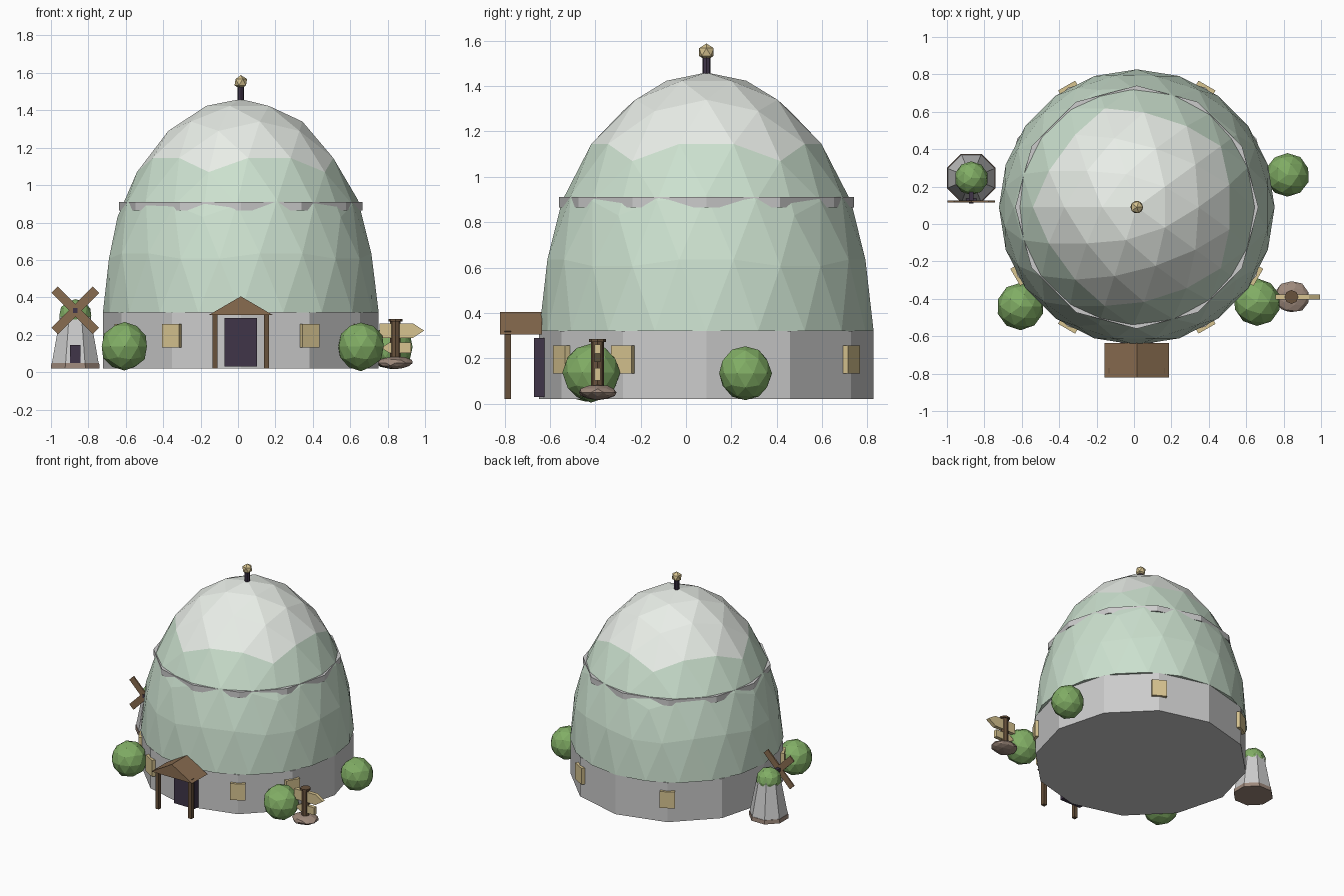
import bpy, bmesh, math, random
from mathutils import Matrix

if "Cube" in bpy.data.objects:
    bpy.data.objects.remove(bpy.data.objects["Cube"])

random.seed(4)
CX, CY = 0.015, 0.09


def mat(name, r, g, b):
    m = bpy.data.materials.new(name)
    m.diffuse_color = (r, g, b, 1)
    m.use_nodes = True
    m.node_tree.nodes["Principled BSDF"].inputs["Base Color"].default_value = m.diffuse_color
    return m


MINT = mat("mint", 0.60, 0.75, 0.62)
PALE = mat("pale", 0.82, 0.86, 0.81)
DARK = mat("dark_plum", 0.05, 0.035, 0.065)
WOOD = mat("wood", 0.25, 0.15, 0.08)
POST = mat("post_wood", 0.14, 0.085, 0.045)
TAN = mat("tan", 0.68, 0.55, 0.28)
LEAF = mat("leaf", 0.22, 0.42, 0.13)
STONE = mat("stone", 0.34, 0.25, 0.20)


def obj(name, bm, m=None, loc=(0, 0, 0), rot=(0, 0, 0)):
    me = bpy.data.meshes.new(name)
    bm.to_mesh(me)
    bm.free()
    o = bpy.data.objects.new(name, me)
    bpy.context.collection.objects.link(o)
    o.location, o.rotation_euler = loc, rot
    if m:
        me.materials.append(m)
    return o


def box(name, size, loc, m=None, rot=(0, 0, 0)):
    bm = bmesh.new()
    bmesh.ops.create_cube(bm, size=1)
    bmesh.ops.scale(bm, vec=size, verts=bm.verts)
    return obj(name, bm, m, loc, rot)


def cone(name, n, r1, r2, z0, z1, x, y, m=None, turn=0.0):
    bm = bmesh.new()
    bmesh.ops.create_cone(bm, cap_ends=True, segments=n, radius1=r1, radius2=r2, depth=z1 - z0)
    return obj(name, bm, m, (x, y, (z0 + z1) / 2), (0, 0, turn))


def ball(name, sub, r, loc, m, jitter=0.0):
    bm = bmesh.new()
    bmesh.ops.create_icosphere(bm, subdivisions=sub, radius=1)
    for v in bm.verts:
        v.co *= 1 + random.uniform(-jitter, jitter)
    bmesh.ops.scale(bm, vec=r, verts=bm.verts)
    return obj(name, bm, m, loc)


def extrude_profile(name, pts, y0, y1, m, loc=(0, 0, 0)):
    # x/z outline extruded along y
    bm = bmesh.new()
    f = bm.faces.new([bm.verts.new((x, y0, z)) for x, z in pts])
    r = bmesh.ops.extrude_face_region(bm, geom=[f])
    vs = [e for e in r["geom"] if isinstance(e, bmesh.types.BMVert)]
    bmesh.ops.translate(bm, vec=(0, y1 - y0, 0), verts=vs)
    bmesh.ops.recalc_face_normals(bm, faces=bm.faces)
    return obj(name, bm, m, loc)


# Main building: wall, dome with pale cap, band
cone("base_wall", 12, 0.737, 0.737, 0.02, 0.32, CX, CY)

bm = bmesh.new()
bmesh.ops.create_icosphere(bm, subdivisions=3, radius=1)
bmesh.ops.transform(bm, matrix=Matrix.Rotation(math.pi, 4, 'Z'), verts=bm.verts)
bmesh.ops.scale(bm, vec=(0.737, 0.737, 1.14), verts=bm.verts)
bmesh.ops.bisect_plane(bm, geom=bm.verts[:] + bm.edges[:] + bm.faces[:],
                       plane_co=(0, 0, 0), plane_no=(0, 0, 1), clear_inner=True)
for f in bm.faces:
    f.material_index = int(f.calc_center_median().z > 0.76)
bmesh.ops.holes_fill(bm, edges=[e for e in bm.edges if e.is_boundary])
dome = obj("dome", bm, MINT, (CX, CY, 0.32))
dome.data.materials.append(PALE)

cone("dome_band", 12, 0.65, 0.65, 0.865, 0.91, CX, CY)

# Finial
cone("finial_pole", 8, 0.018, 0.018, 1.42, 1.53, CX, CY, DARK)
ball("finial_ball", 1, (0.038, 0.038, 0.038), (CX, CY, 1.55), TAN)

# Windows around the wall
for a in (60, 120, 210, 240, 300, 330):
    t = math.radians(a)
    box("window", (0.025, 0.105, 0.125),
        (CX + 0.738 * math.cos(t), CY + 0.738 * math.sin(t), 0.195), TAN, (0, 0, t))

# Door and porch
box("door", (0.175, 0.06, 0.26), (CX, -0.64, 0.16), DARK)
for s in (-1, 1):
    box("porch_post", (0.028, 0.028, 0.30), (CX + s * 0.138, -0.785, 0.17), POST)
extrude_profile("porch_roof", [(-0.172, 0.305), (0.172, 0.305), (0, 0.405)],
                -0.82, -0.635, WOOD, (CX, 0, 0))

# Bushes
for x, y, z, r in ((-0.607, -0.44, 0.137, 0.126), (0.657, -0.418, 0.137, 0.126),
                   (0.82, 0.262, 0.134, 0.117)):
    ball("bush", 2, (r, r, r * 1.03), (x, y, z), LEAF, 0.02)

# Windmill
MX, MY = -0.87, 0.245
T8 = math.pi / 8
cone("mill_foot", 8, 0.141, 0.138, 0.02, 0.05, MX, MY, STONE, T8)
cone("mill_tower", 8, 0.135, 0.085, 0.05, 0.31, MX, MY, None, T8)
ball("mill_cap", 2, (0.09, 0.09, 0.09), (MX, MY, 0.30), LEAF)
box("mill_door", (0.055, 0.03, 0.10), (MX, 0.133, 0.095), DARK)
box("mill_hub", (0.026, 0.10, 0.026), (MX, 0.16, 0.33), DARK)
for s in (-1, 1):
    box("mill_blade", (0.312, 0.01, 0.048), (MX, 0.12, 0.33), WOOD, (0, s * math.pi / 4, 0))

# Signpost on a rock
SX, SY = 0.842, -0.39
ball("sign_rock", 2, (0.094, 0.086, 0.033), (SX, SY, 0.05), STONE, 0.06)
cone("sign_post", 8, 0.028, 0.028, 0.04, 0.275, SX, SY, POST)
cone("sign_post_cap", 8, 0.037, 0.037, 0.272, 0.285, SX, SY, POST)


def arrow(name, tail, neck, tip, z, h):
    extrude_profile(name, [(tail, z - h), (neck, z - h), (tip, z), (neck, z + h), (tail, z + h)],
                    SY - 0.014, SY + 0.014, TAN)


arrow("sign_arrow_upper", 0.757, 0.935, 0.995, 0.222, 0.039)
arrow("sign_arrow_lower", 0.925, 0.81, 0.765, 0.13, 0.028)
